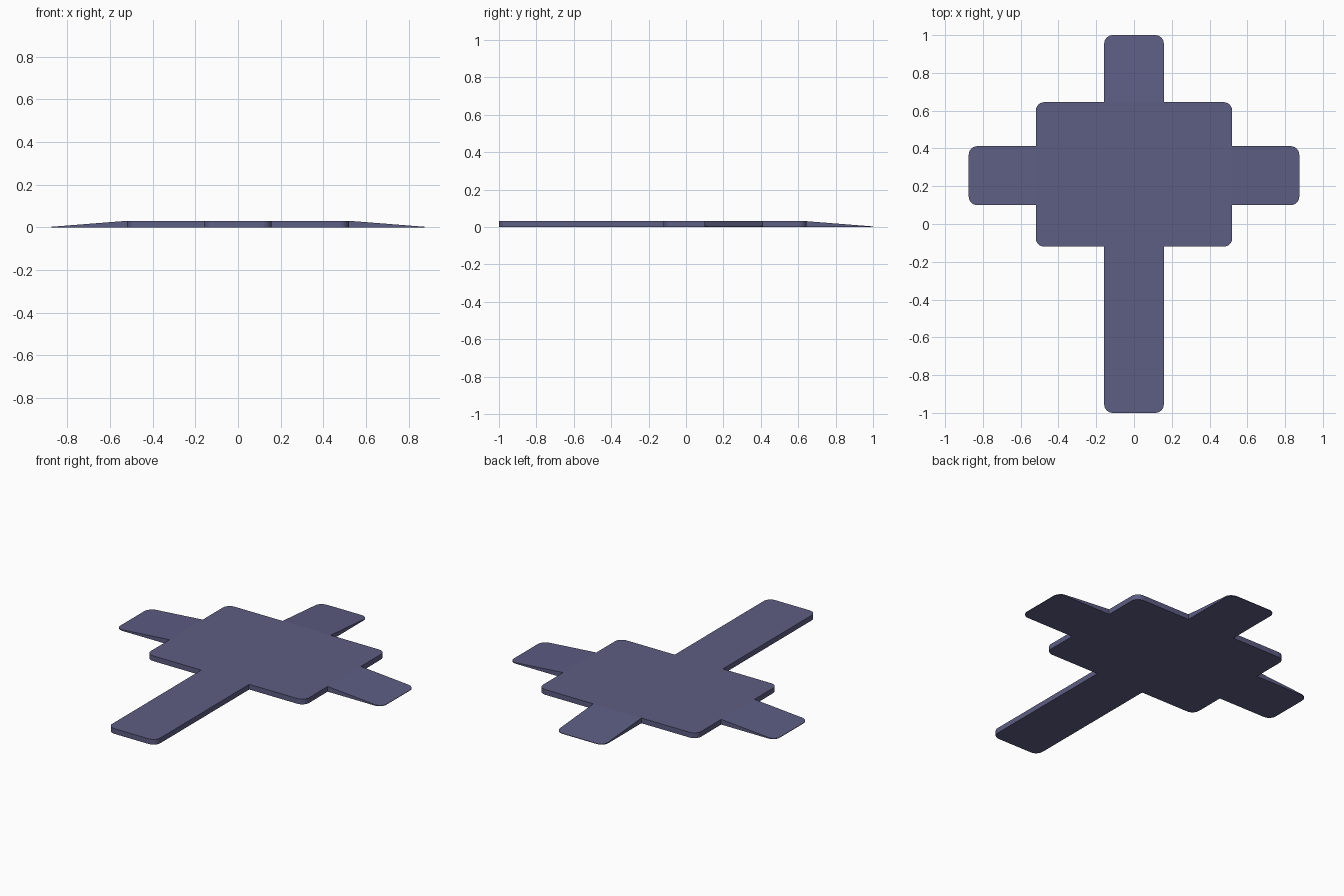
import bpy, bmesh
from math import cos, sin, pi

if "Cube" in bpy.data.objects:
    bpy.data.objects.remove(bpy.data.objects["Cube"])

THICK, TIP = 0.031, 0.003      # deck height, thin end of each ramp
HX, Y0, Y1 = 0.52, -0.12, 0.645  # deck half width, front and back
W = 0.158                      # half width of the arms
REACH = 0.355                  # ramp length
YA, YB = 0.10, 0.412           # side ramps, front and back
R = 0.045                      # corner radius


def height(x, y):
    d = max(abs(x) - HX, y - Y1, 0.0) / REACH
    return THICK + (TIP - THICK) * d


def corner(x, y, sx, sy, start):
    """Quarter arc rounding the corner (x, y), run counter-clockwise."""
    cx, cy = x - sx * R, y - sy * R
    return [(cx + R * cos(start + i * pi / 12), cy + R * sin(start + i * pi / 12))
            for i in range(7)]


def ne(x, y): return corner(x, y, 1, 1, 0)
def nw(x, y): return corner(x, y, -1, 1, pi / 2)
def sw(x, y): return corner(x, y, -1, -1, pi)
def se(x, y): return corner(x, y, 1, -1, 1.5 * pi)


XT, YT = HX + REACH, Y1 + REACH
panels = [
    # deck, with the joints of all four arms on its outline
    [(HX, YA), (HX, YB)] + ne(HX, Y1) + [(W, Y1), (-W, Y1)] + nw(-HX, Y1)
    + [(-HX, YB), (-HX, YA)] + sw(-HX, Y0) + [(-W, Y0), (W, Y0)] + se(HX, Y0),
    # right and left ramps
    [(HX, YB), (HX, YA)] + se(XT, YA) + ne(XT, YB),
    [(-HX, YA), (-HX, YB)] + nw(-XT, YB) + sw(-XT, YA),
    # back ramp
    [(-W, Y1), (W, Y1)] + ne(W, YT) + nw(-W, YT),
    # long level front walkway
    [(W, Y0), (-W, Y0)] + sw(-W, -1.0) + se(W, -1.0),
]

# Top and bottom skins share one plan
bm = bmesh.new()
top, low = {}, {}


def vert(store, p, z):
    key = (round(p[0], 5), round(p[1], 5))
    if key not in store:
        store[key] = bm.verts.new((p[0], p[1], z))
    return store[key]


for outline in panels:
    bm.faces.new([vert(top, p, height(*p)) for p in outline])
    bm.faces.new([vert(low, p, 0.0) for p in reversed(outline)])

# Walls along the outer rim only
below = {top[k]: low[k] for k in top}
for e in [e for e in bm.edges if e.is_boundary and e.verts[0] in below]:
    a, b = e.verts
    bm.faces.new((a, b, below[b], below[a]))
bmesh.ops.recalc_face_normals(bm, faces=bm.faces)

mesh = bpy.data.meshes.new("ramped_platform")
bm.to_mesh(mesh)
bm.free()
obj = bpy.data.objects.new("ramped_platform", mesh)
bpy.context.collection.objects.link(obj)

mat = bpy.data.materials.new("slate_violet")
mat.diffuse_color = (0.11, 0.11, 0.23, 1)
mat.use_nodes = True
mat.node_tree.nodes["Principled BSDF"].inputs["Base Color"].default_value = mat.diffuse_color
mesh.materials.append(mat)

bpy.context.view_layer.objects.active = obj
obj.select_set(True)
bpy.ops.object.shade_smooth_by_angle(angle=0.05)
